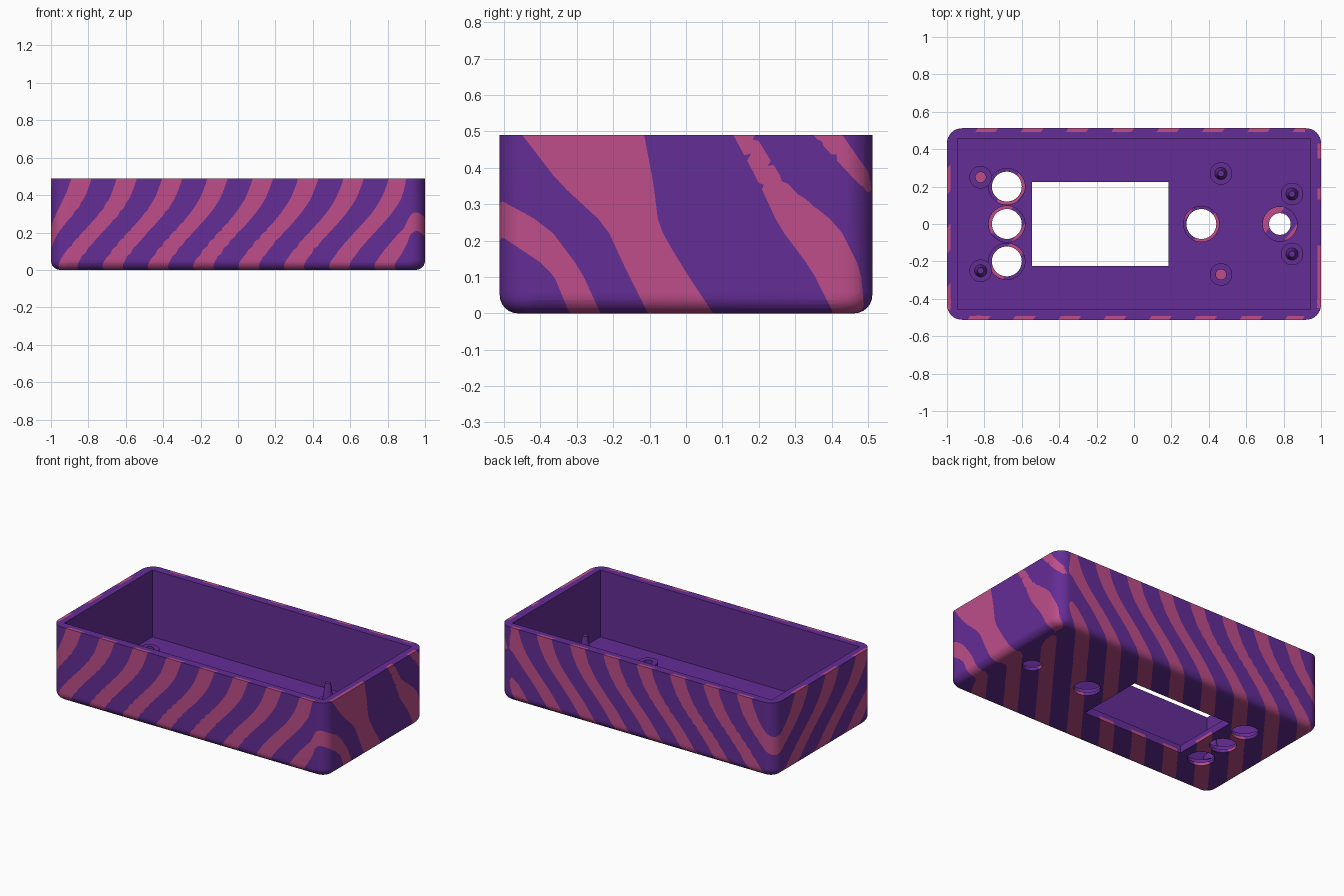
import bpy, bmesh, math

if "Cube" in bpy.data.objects:
    bpy.data.objects.remove(bpy.data.objects["Cube"])

HX, HY, H = 1.0, 0.512, 0.49      # half width, half depth, height
R, RB = 0.08, 0.05                # corner radius, bottom edge radius
FLOOR, SKIN = 0.05, 0.02          # floor height, depth of the painted skin


def material(name, rgb):
    m = bpy.data.materials.new(name)
    m.diffuse_color = (*rgb, 1)
    m.use_nodes = True
    m.node_tree.nodes["Principled BSDF"].inputs["Base Color"].default_value = m.diffuse_color
    return m


purple = material("purple", (0.127, 0.026, 0.305))
pink = material("pink", (0.513, 0.076, 0.254))


def add(name, bm, mats=(purple,)):
    bmesh.ops.recalc_face_normals(bm, faces=bm.faces[:])
    me = bpy.data.meshes.new(name)
    bm.to_mesh(me)
    bm.free()
    ob = bpy.data.objects.new(name, me)
    bpy.context.collection.objects.link(ob)
    for m in mats:
        me.materials.append(m)
    return ob


def activate(ob):
    bpy.ops.object.select_all(action='DESELECT')
    ob.select_set(True)
    bpy.context.view_layer.objects.active = ob


def smooth(ob):
    activate(ob)
    bpy.ops.object.shade_smooth_by_angle(angle=math.radians(35))


def bridge(bm, a, b):
    n = len(a)
    for i in range(n):
        bm.faces.new((a[i], a[(i + 1) % n], b[(i + 1) % n], b[i]))


# --- Case: lofted rounded block ---
def rounded_loop(bm, inset, z, seg=8):
    r, vs = R - inset, []
    for q, (sx, sy) in enumerate([(1, 1), (-1, 1), (-1, -1), (1, -1)]):
        for k in range(seg + 1):
            a = (q + k / seg) * math.pi / 2
            vs.append(bm.verts.new((sx * (HX - R) + r * math.cos(a),
                                    sy * (HY - R) + r * math.sin(a), z)))
    return vs


bm = bmesh.new()
profile = [(RB * (1 - math.sin(a)), RB * (1 - math.cos(a)))
           for a in (k * math.pi / 12 for k in range(7))]
profile += [(0, H), (SKIN, H)]
loops = [rounded_loop(bm, i, z) for i, z in profile]
for a, b in zip(loops, loops[1:]):
    bridge(bm, a, b)
bm.faces.new(loops[0])
bm.faces.new(loops[-1])
case = add("case", bm, (purple, pink))


# --- Cutters: cavity, window, stepped holes, blind holes ---
def cut(ob, x0, x1, y0, y1, z0, z1, round_=False):
    c = bmesh.new()
    if round_:
        bmesh.ops.create_cone(c, cap_ends=True, segments=40, radius1=0.5, radius2=0.5, depth=1)
    else:
        bmesh.ops.create_cube(c, size=1)
    bmesh.ops.scale(c, vec=(x1 - x0, y1 - y0, z1 - z0), verts=c.verts)
    bmesh.ops.translate(c, vec=((x0 + x1) / 2, (y0 + y1) / 2, (z0 + z1) / 2), verts=c.verts)
    cutter = add("cutter", c)
    cutter.hide_render = True
    mod = ob.modifiers.new("cut", 'BOOLEAN')
    mod.operation, mod.solver, mod.object = 'DIFFERENCE', 'EXACT', cutter
    activate(ob)
    bpy.ops.object.modifier_apply(modifier=mod.name)
    bpy.data.objects.remove(cutter)


def drill(x, y, r, z0, z1):
    cut(case, x - r, x + r, y - r, y + r, z0, z1, True)


cut(case, -0.943, 0.943, -0.457, 0.457, FLOOR, 1)
cut(case, -0.545, 0.185, -0.225, 0.225, -0.1, 0.2)
for x, y, r, step in [(-0.68, 0.2, 0.08, 0.097), (-0.68, 0, 0.08, 0.097),
                      (-0.68, -0.2, 0.08, 0.097), (0.36, 0, 0.08, 0.095),
                      (0.78, 0, 0.058, 0.092)]:
    drill(x, y, step, SKIN, 0.2)
    drill(x, y, r, -0.1, 0.2)
bosses = [(-0.82, 0.25), (0.465, -0.27)]
for x, y in bosses:
    drill(x, y, 0.028, 0.018, 0.2)


# --- Stripe pattern: positive is pink ---
LEVELS = [0, 0.12, 0.24, 0.36, 0.49]
RIGHT_EDGES = [(-.32, -.37, -.55, -.8, -.95), (-.235, -.29, -.38, -.6, -.95),
               (-.105, -.165, -.22, -.35, -.45), (.075, -.005, -.075, -.09, -.115),
               (.405, .345, .255, .2, .13), (.49, .48, .42, .27, .19),
               (.8, .7, .6, .47, .35), (.85, .8, .7, .52, .43)]


def at_level(row, z):
    i = min(3, max(0, int(z / 0.12)))
    t = (z - LEVELS[i]) / (LEVELS[i + 1] - LEVELS[i])
    return row[i] + t * (row[i + 1] - row[i])


def stripe(p):
    t = p.z / H
    lean = 0.34 * (t + 0.08 * math.sin(math.pi * t) - 0.05 * math.sin(2 * math.pi * t))
    phase = (p.x + 0.91 - 0.766 * (p.y + 0.48) - lean) / 0.2425
    g = math.cos(2 * math.pi * phase) - 0.156
    w = min(1, max(0, (p.x - 0.88) / 0.08))
    if w:      # broader bands on the right end
        d = [p.y - at_level(row, p.z) for row in RIGHT_EDGES]
        inside = sum(v > 0 for v in d) % 2
        s = min(1, min(abs(v) for v in d) / 0.06) * (1 if inside else -1)
        g += (s - g) * w
    return g or 1e-6


def skin_depth(p):
    dx, dy = abs(p.x) - HX + R, abs(p.y) - HY + R
    side = R - (math.hypot(dx, dy) if dx > 0 and dy > 0 else max(dx, dy))
    return min(side, p.z)


# --- Slice the case into a grid, then split the skin along stripe edges ---
bm = bmesh.new()
bm.from_mesh(case.data)
bmesh.ops.triangulate(bm, faces=bm.faces[:])
planes = [((-0.98 + 0.04 * k, 0, 0), (1, 0, 0)) for k in range(50)]
planes += [((0, -0.48 + 0.04 * k, 0), (0, 1, 0)) for k in range(25)]
planes += [((0, 0, 0.02 + 0.04 * k), (0, 0, 1)) for k in range(12)]
for co, no in planes:
    bmesh.ops.bisect_plane(bm, geom=bm.verts[:] + bm.edges[:] + bm.faces[:],
                           dist=1e-5, plane_co=co, plane_no=no)
for f in bm.faces:
    f.material_index = int(skin_depth(f.calc_center_median()) < SKIN + 0.001)
bmesh.ops.triangulate(bm, faces=[f for f in bm.faces if f.material_index])
value = {v: stripe(v.co) for v in bm.verts}
for e in bm.edges[:]:
    a, b = e.verts
    if value[a] * value[b] < 0 and any(f.material_index for f in e.link_faces):
        fac = min(0.98, max(0.02, value[a] / (value[a] - value[b])))
        value[bmesh.utils.edge_split(e, a, fac)[1]] = 0
for f in [f for f in bm.faces if f.material_index]:
    ends = [v for v in f.verts if value[v] == 0]
    if len(ends) == 2:
        bmesh.utils.face_split(f, ends[0], ends[1])
for f in bm.faces:
    if f.material_index:
        f.material_index = int(sum(value[v] for v in f.verts) > 0)
bm.to_mesh(case.data)
bm.free()
smooth(case)


# --- Standoffs on the floor ---
def lathe(name, x, y, outline, closed=False, seg=32):
    b = bmesh.new()
    rings = [[b.verts.new((x + r * math.cos(2 * math.pi * k / seg),
                           y + r * math.sin(2 * math.pi * k / seg), z)) for k in range(seg)]
             for r, z in outline]
    for p, q in zip(rings, rings[1:]):
        bridge(b, p, q)
    if closed:
        bridge(b, rings[-1], rings[0])
    else:
        b.faces.new(rings[0])
        b.faces.new(rings[-1])
    smooth(add(name, b))


for x, y in bosses:
    lathe("screw_boss", x, y, [(0.028, 0.045), (0.06, 0.045), (0.06, 0.085), (0.028, 0.085)], True)
for x, y in [(-0.82, -0.25), (0.465, 0.27), (0.845, 0.16), (0.845, -0.16)]:
    lathe("locating_pin", x, y, [(0.06, 0.045), (0.06, 0.085), (0.033, 0.085), (0.017, 0.2)])
